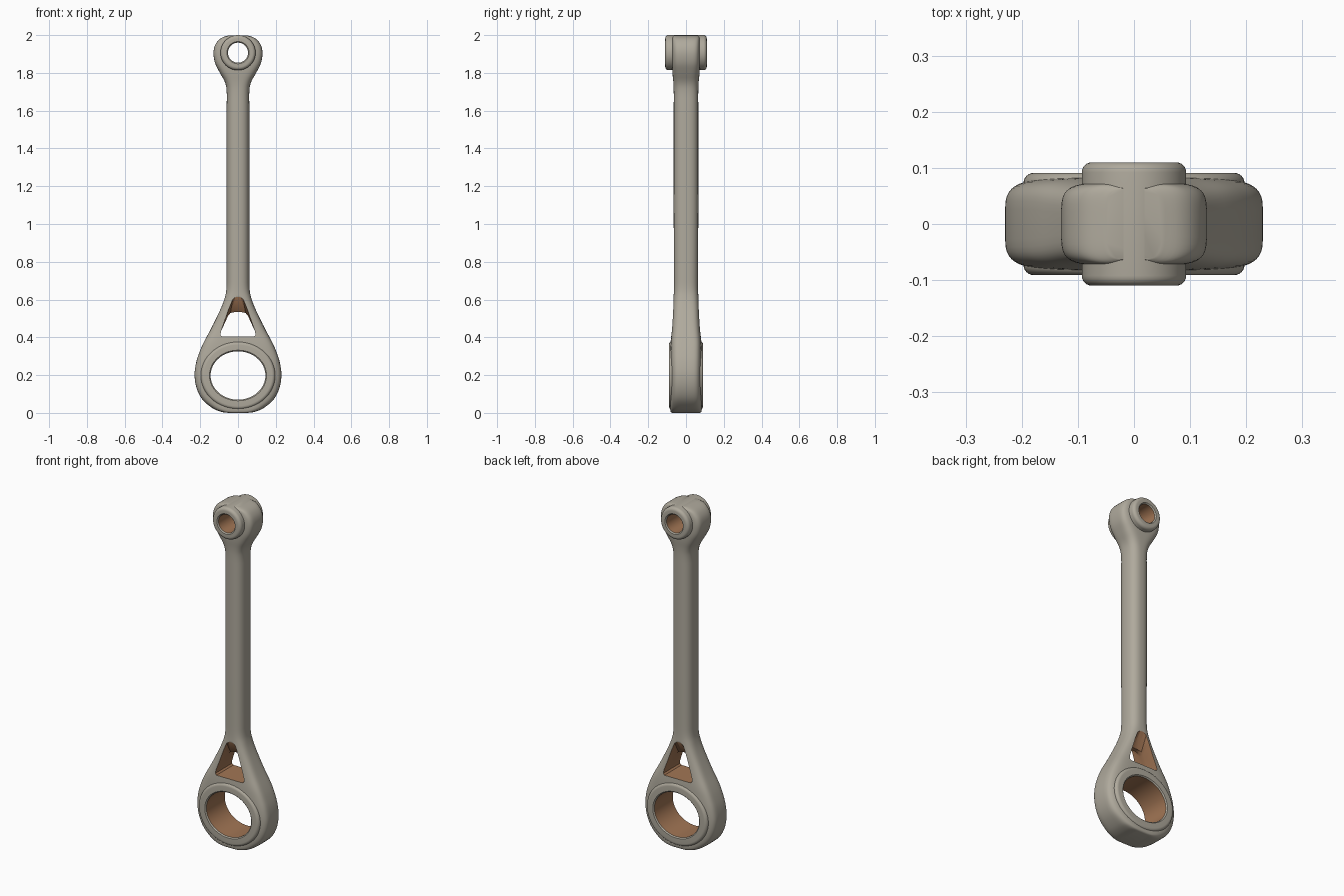
import bpy, bmesh, math

if "Cube" in bpy.data.objects:
    bpy.data.objects.remove(bpy.data.objects["Cube"])


def material(name, rgb):
    m = bpy.data.materials.new(name)
    m.diffuse_color = (*rgb, 1)
    m.use_nodes = True
    m.node_tree.nodes["Principled BSDF"].inputs["Base Color"].default_value = m.diffuse_color
    return m


METAL = material("warm_grey_metal", (0.43, 0.40, 0.335))
BRONZE = material("bronze_bore", (0.36, 0.18, 0.09))


def skin(name, rings, mats, closed=False, rule=None):
    """Join rings of points with quads; cap the ends or close the loop."""
    bm = bmesh.new()
    vs = [[bm.verts.new(p) for p in r] for r in rings]
    n, count = len(vs[0]), len(vs)
    for i in range(count if closed else count - 1):
        a, b = vs[i], vs[(i + 1) % count]
        for j in range(n):
            k = (j + 1) % n
            f = bm.faces.new((a[j], a[k], b[k], b[j]))
            if rule:
                f.material_index = rule(i)
    if not closed:
        bm.faces.new(vs[0])
        bm.faces.new(vs[-1])
    bmesh.ops.recalc_face_normals(bm, faces=bm.faces)
    me = bpy.data.meshes.new(name)
    bm.to_mesh(me)
    bm.free()
    for m in mats:
        me.materials.append(m)
    ob = bpy.data.objects.new(name, me)
    bpy.context.collection.objects.link(ob)
    return ob


def smooth(ob, angle=40):
    bpy.ops.object.select_all(action='DESELECT')
    ob.select_set(True)
    bpy.context.view_layer.objects.active = ob
    bpy.ops.object.shade_smooth_by_angle(angle=math.radians(angle))


def catmull(a, b, c, d, t):
    return b + 0.5 * t * (c - a + t * (2*a - 5*b + 4*c - d + t * (3*(b - c) + d - a)))


def section(z, hx, hy, e, n=56):
    """Superellipse cross-section of the rod."""
    pts = []
    for j in range(n):
        a = 2 * math.pi * (j + 0.5) / n
        c, s = math.cos(a), math.sin(a)
        pts.append((hx * math.copysign(abs(c) ** (2 / e), c),
                    hy * math.copysign(abs(s) ** (2 / e), s), z))
    return pts


def ellipse(rx, rz, y, cz, n=64):
    return [(rx * math.cos(2 * math.pi * j / n), y,
             cz + rz * math.sin(2 * math.pi * j / n)) for j in range(n)]


# rod body: height, half width, half depth, squareness
stations = [
    (0.0, 0.05, 0.074, 5), (0.006, 0.09, 0.081, 5), (0.025, 0.135, 0.084, 5),
    (0.07, 0.188, 0.084, 5), (0.13, 0.219, 0.084, 5), (0.20, 0.23, 0.084, 5),
    (0.27, 0.221, 0.084, 5), (0.33, 0.201, 0.083, 5), (0.38, 0.178, 0.081, 5),
    (0.44, 0.146, 0.076, 4.5), (0.50, 0.116, 0.072, 4), (0.56, 0.088, 0.069, 3.5),
    (0.61, 0.070, 0.066, 3), (0.66, 0.061, 0.064, 2.6), (0.75, 0.06, 0.064, 2.5),
    (1.0, 0.06, 0.065, 2.5), (1.3, 0.06, 0.065, 2.5), (1.6, 0.06, 0.065, 2.5),
    (1.70, 0.06, 0.065, 2.6), (1.75, 0.069, 0.067, 3), (1.80, 0.096, 0.072, 3.6),
    (1.85, 0.121, 0.074, 4.5), (1.90, 0.13, 0.074, 5), (1.94, 0.124, 0.074, 5),
    (1.97, 0.106, 0.073, 5), (1.988, 0.082, 0.071, 5), (1.998, 0.05, 0.064, 4),
]
rings = []
for i in range(len(stations) - 1):
    four = [stations[min(max(i + k, 0), len(stations) - 1)] for k in (-1, 0, 1, 2)]
    for s in range(4):
        rings.append(section(*[catmull(*v, s / 4) for v in zip(*four)]))
rings.append(section(*stations[-1]))
body = skin("rod_body", rings, [METAL])

# cutters: big bore, small bore and the triangular window
cutters = [
    skin("big_bore_cutter", [ellipse(0.165, 0.148, y, 0.2) for y in (-0.2, 0.2)], [BRONZE]),
    skin("small_bore_cutter", [ellipse(0.07, 0.07, y, 1.907) for y in (-0.2, 0.2)], [BRONZE]),
]
outer = [(0.084, 0.404), (0.093, 0.412), (0.09, 0.432), (0.045, 0.56),
         (0.028, 0.602), (0.012, 0.614)]
inner = [(0.084, 0.404), (0.093, 0.412), (0.09, 0.432), (0.052, 0.515),
         (0.04, 0.529), (0.015, 0.534)]


def window(half, y):
    return [(x, y, z) for x, z in half] + [(-x, y, z) for x, z in reversed(half)]


cutters.append(skin("window_cutter",
                    [window(outer, -0.2), window(outer, -0.066), window(inner, -0.012),
                     window(inner, 0.012), window(outer, 0.066), window(outer, 0.2)],
                    [BRONZE]))

for c in cutters:
    c.hide_render = True
    mod = body.modifiers.new(c.name, 'BOOLEAN')
    mod.operation = 'DIFFERENCE'
    mod.solver = 'EXACT'
    mod.material_mode = 'TRANSFER'
    mod.object = c
bpy.context.view_layer.update()
deps = bpy.context.evaluated_depsgraph_get()
cut_mesh = bpy.data.meshes.new_from_object(body.evaluated_get(deps))
body.modifiers.clear()
body.data = cut_mesh
for c in cutters:
    bpy.data.objects.remove(c)
smooth(body)


# bushings: rounded tubes along y with a bronze bore
def bushing(name, cz, inner_x, inner_z, wall, depth, r):
    prof = [(0.0, -depth + 0.006), (0.0, depth - 0.006), (0.006, depth)]
    corner = [(wall - r + r * math.sin(a), depth - r + r * math.cos(a))
              for a in (math.pi / 2 * k / 6 for k in range(7))]
    prof += corner + [(w, -y) for w, y in reversed(corner)] + [(0.006, -depth)]
    rings = [ellipse(inner_x + w, inner_z + w, y, cz) for w, y in prof]
    ob = skin(name, rings, [METAL, BRONZE], closed=True,
              rule=lambda i: 1 if i == 0 else 0)
    smooth(ob)


bushing("big_end_bushing", 0.198, 0.145, 0.128, 0.052, 0.091, 0.018)
bushing("small_end_bushing", 1.907, 0.053, 0.053, 0.04, 0.11, 0.018)
